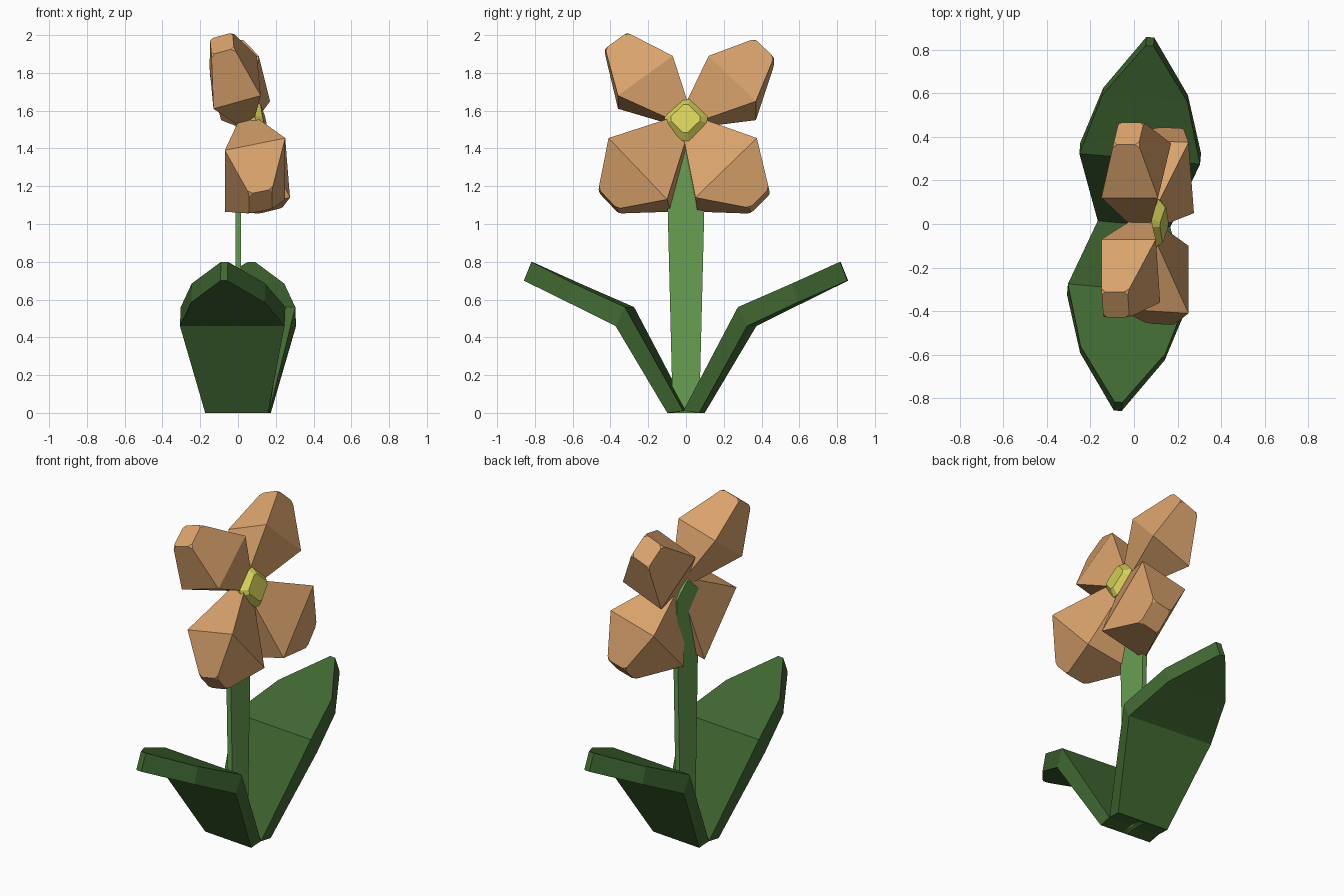
import bpy, bmesh, math
from mathutils import Vector, Matrix

if "Cube" in bpy.data.objects:
    bpy.data.objects.remove(bpy.data.objects["Cube"])


def material(name, rgb):
    m = bpy.data.materials.new(name)
    m.diffuse_color = (*rgb, 1)
    m.use_nodes = True
    m.node_tree.nodes["Principled BSDF"].inputs["Base Color"].default_value = m.diffuse_color
    return m


LEAF = material("dark_green", (0.052, 0.138, 0.032))
STEM = material("light_green", (0.138, 0.350, 0.084))
PETAL = material("soft_orange", (0.700, 0.365, 0.150))
CENTRE = material("yellow", (0.680, 0.645, 0.102))


def loft(name, rings, mat, tip_bevel=0.0, matrix=None):
    """Skin a list of equal-length vertex rings and cap both ends."""
    bm = bmesh.new()
    rows = [[bm.verts.new(p) for p in ring] for ring in rings]
    n = len(rows[0])
    for a, b in zip(rows, rows[1:]):
        for i in range(n):
            j = (i + 1) % n
            bm.faces.new((a[i], a[j], b[j], b[i]))
    bm.faces.new(rows[0])
    bm.faces.new(rows[-1])
    if tip_bevel:
        bmesh.ops.bevel(bm, geom=rows[-1], offset=tip_bevel, segments=1,
                        profile=0.5, affect='VERTICES')
    bmesh.ops.recalc_face_normals(bm, faces=bm.faces[:])
    if matrix:
        bm.transform(matrix)
    mesh = bpy.data.meshes.new(name)
    bm.to_mesh(mesh)
    bm.free()
    mesh.materials.append(mat)
    ob = bpy.data.objects.new(name, mesh)
    bpy.context.collection.objects.link(ob)
    return ob


def quad(centre, u, v):
    c, u, v = Vector(centre), Vector(u), Vector(v)
    return [c + u + v, c - u + v, c - u - v, c + u - v]


# Leaves: bent slabs; rows of half width, upper (y, z), lower (y, z)
leaf_rows = [
    (0.167, (0.00, 0.01), (0.085, 0.00)),
    (0.278, (0.30, 0.56), (0.350, 0.46)),
    (0.195, (0.58, 0.685), (0.610, 0.585)),
    (0.018, (0.82, 0.80), (0.860, 0.70)),
]
leaf = [[(-w, *up), (w, *up), (w, *lo), (-w, *lo)] for w, up, lo in leaf_rows]
for side, turn in (("back", 0), ("front", 180)):
    loft(side + "_leaf", leaf, LEAF,
         matrix=Matrix.Rotation(math.radians(turn - 5), 4, 'Z'))

# Stem: thin flat blade widening to a pointed top
outline = [(-0.07, 0.0), (0.07, 0.0), (0.107, 1.48), (0.0, 1.57), (-0.107, 1.48)]
loft("stem", [[(x, y, z) for y, z in outline] for x in (-0.013, 0.017)], STEM)

# Petals: tapered four-sided blocks; outer-side and inner-side corners of the
# widest ring (side_back, side_front, other_front) and the tip centre
petals = {
    "upper_back": ((-0.09, 0.37, 1.55), (0.17, 0.37, 1.65),
                   (0.11, 0.12, 1.89), (-0.025, 0.415, 1.91)),
    "upper_front": ((-0.13, -0.36, 1.61), (0.12, -0.36, 1.68),
                    (0.10, -0.07, 1.89), (-0.085, -0.37, 1.955)),
    "lower_back": ((-0.05, 0.385, 1.38), (0.25, 0.375, 1.455),
                   (0.275, 0.05, 1.14), (0.17, 0.39, 1.12)),
    "lower_front": ((-0.07, -0.39, 1.39), (0.25, -0.41, 1.455),
                    (0.25, -0.10, 1.13), (0.12, -0.41, 1.12)),
}
hub = Vector((0.045, 0.0, 1.545))
for name, (sb, sf, of, tip) in petals.items():
    sb, sf, of, tip = map(Vector, (sb, sf, of, tip))
    depth, width = (sf - sb) / 2, (of - sf) / 2
    d, w = depth.normalized(), width.normalized()
    mid = sb + depth + width
    root = hub + (mid - hub).normalized() * 0.035
    loft(name + "_petal",
         [quad(root, d * 0.045, w * 0.055), quad(mid, depth, width),
          quad(tip, d * 0.062, w * 0.072)], PETAL, tip_bevel=0.018)

# Flower centre: chamfered diamond button facing the right side and up
rings = []
for h, r in ((-0.03, 0.10), (0.0, 0.115), (0.035, 0.078)):
    ring = []
    for k in range(4):
        for s in (-9, 9):
            a = math.radians(90 * k + s)
            ring.append((h, r * math.cos(a), r * math.sin(a)))
    rings.append(ring)
tilt = (Matrix.Translation((0.105, 0.0, 1.55))
        @ Matrix.Rotation(math.radians(-5), 4, 'Z')
        @ Matrix.Rotation(math.radians(-14), 4, 'Y'))
loft("flower_centre", rings, CENTRE, matrix=tilt)
